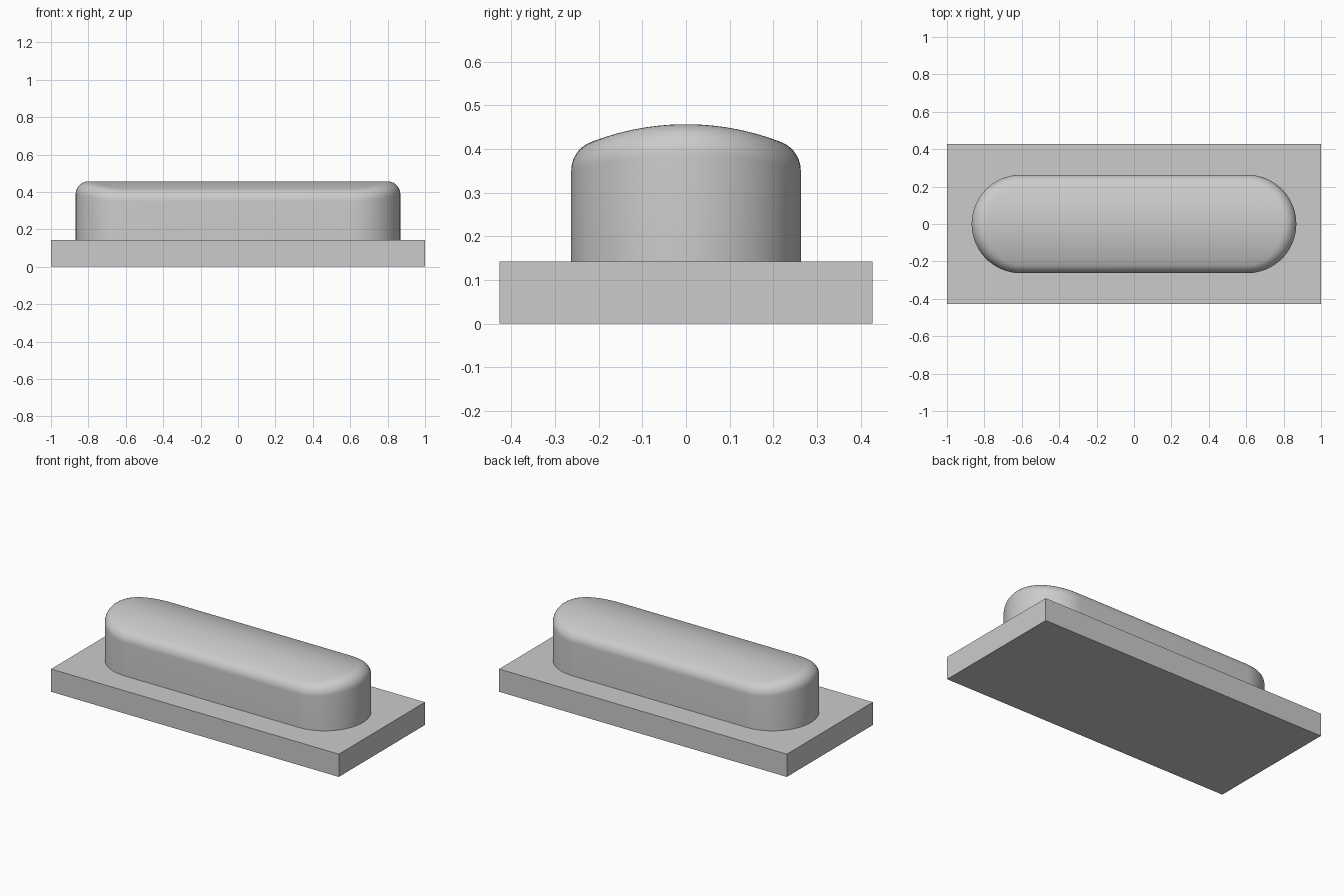
import bpy, bmesh
from math import sin, cos, pi, radians, sqrt
from mathutils import Vector

old = bpy.data.objects.get("Cube")
if old:
    bpy.data.objects.remove(old, do_unlink=True)

grey = bpy.data.materials.new("plain grey")
grey.use_nodes = True
colour = (0.6, 0.6, 0.6, 1)
grey.diffuse_color = colour
grey.node_tree.nodes["Principled BSDF"].inputs["Base Color"].default_value = colour


def make_object(name, bm):
    bmesh.ops.recalc_face_normals(bm, faces=bm.faces)
    mesh = bpy.data.meshes.new(name)
    bm.to_mesh(mesh)
    bm.free()
    mesh.materials.append(grey)
    obj = bpy.data.objects.new(name, mesh)
    bpy.context.collection.objects.link(obj)
    return obj


# Base plate
BASE_TOP = 0.143
bm = bmesh.new()
bmesh.ops.create_cube(bm, size=1)
for v in bm.verts:
    v.co = (v.co.x * 2, v.co.y * 0.854, (v.co.z + 0.5) * BASE_TOP)
make_object("base_plate", bm)

# Pill-shaped block: straight wall, rolled edge, top crowned across its width
SPINE, HALF_WIDTH, TOP = 0.605, 0.263, 0.457
CROWN, FILLET = 0.6, 0.07
ARC_STEPS, FILLET_STEPS, CROWN_STEPS = 32, 10, 8
axis_z = TOP - CROWN


def column(side, angle):
    """Points from the foot of the wall, over the edge, to the ridge."""
    out = Vector((cos(angle), sin(angle), 0))
    spine = Vector((side * SPINE, 0, 0))
    wall = spine + out * HALF_WIDTH
    ball = spine + out * (HALF_WIDTH - FILLET)
    ball.z = axis_z + sqrt((CROWN - FILLET) ** 2 - ball.y ** 2)
    up = Vector((0, ball.y, ball.z - axis_z)).normalized()
    points = [Vector((wall.x, wall.y, BASE_TOP - 0.03))]
    points += [ball + FILLET * out.slerp(up, i / FILLET_STEPS)
               for i in range(FILLET_STEPS + 1)]
    edge = points[-1]
    for i in range(1, CROWN_STEPS + 1):
        p = edge.lerp(spine, i / CROWN_STEPS)
        p.z = axis_z + sqrt(CROWN ** 2 - p.y ** 2)
        points.append(p)
    return points


bm = bmesh.new()
columns = []
for side, start in ((1, -pi / 2), (-1, pi / 2)):
    for i in range(ARC_STEPS + 1):
        points = column(side, start + pi * i / ARC_STEPS)
        columns.append([bm.verts.new(p) for p in points])
for a, b in zip(columns, columns[1:] + columns[:1]):
    for i in range(len(a) - 1):
        bm.faces.new((a[i], b[i], b[i + 1], a[i + 1]))
bm.faces.new([c[0] for c in reversed(columns)])
bmesh.ops.remove_doubles(bm, verts=bm.verts, dist=0.0001)
block = make_object("rounded_block", bm)

bpy.ops.object.select_all(action="DESELECT")
block.select_set(True)
bpy.context.view_layer.objects.active = block
bpy.ops.object.shade_smooth_by_angle(angle=radians(35))
